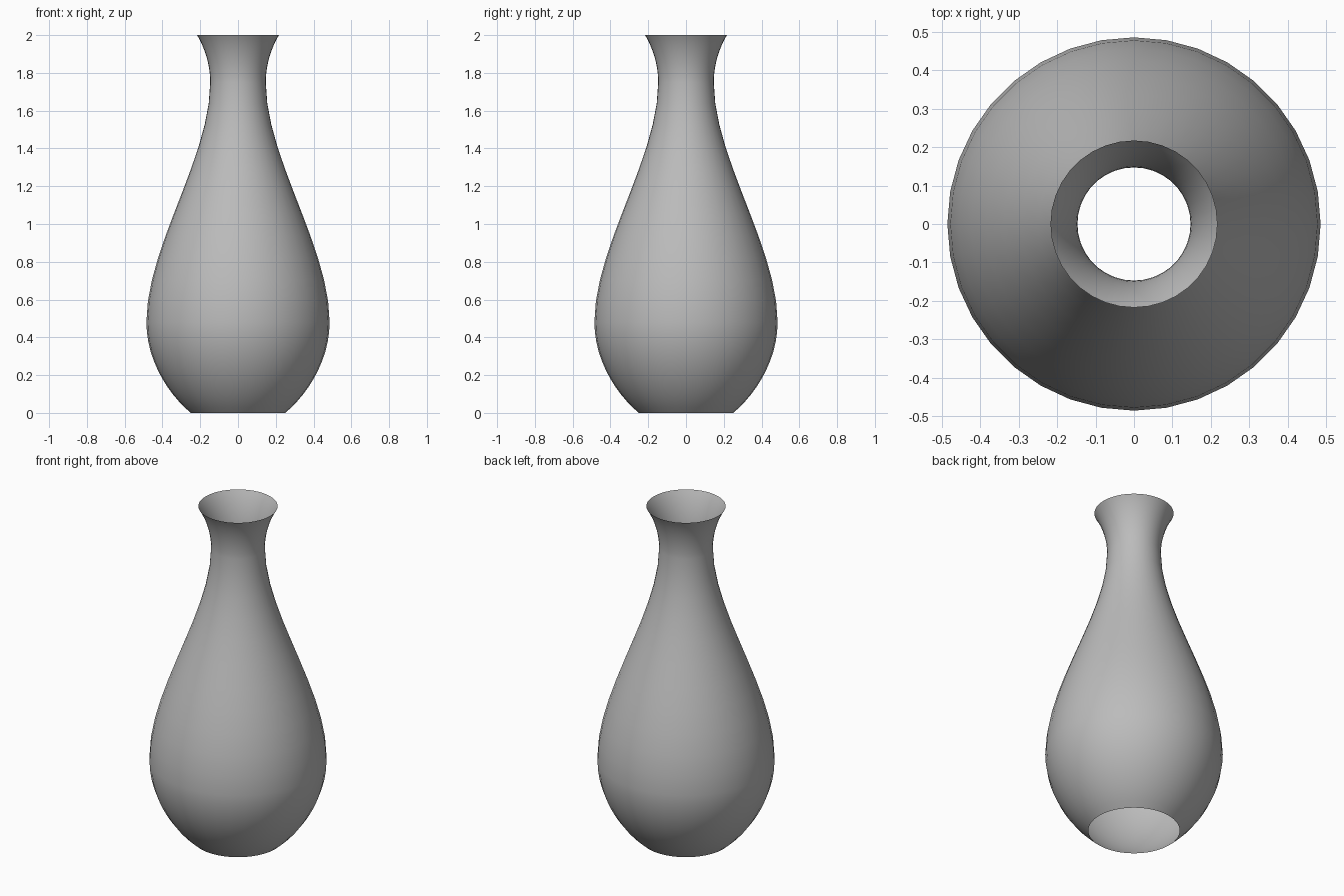
import bpy
import bmesh
import math
from mathutils import Vector
from mathutils.geometry import interpolate_bezier

SIDES = 36
STEPS = 12

cube = bpy.data.objects.get("Cube")
if cube:
    bpy.data.objects.remove(cube, do_unlink=True)

# Plain grey clay
clay = bpy.data.materials.new("grey_clay")
clay.use_nodes = True
grey = (0.5, 0.5, 0.5, 1)
clay.diffuse_color = grey
clay.node_tree.nodes["Principled BSDF"].inputs["Base Color"].default_value = grey

# Outline as bezier spans (radius, height): foot to belly, belly to neck, neck to lip
spans = [
    ((0.25, 0), (0.37, 0.1), (0.485, 0.28), (0.485, 0.48)),
    ((0.485, 0.48), (0.485, 0.88), (0.147, 1.35), (0.147, 1.75)),
    ((0.147, 1.75), (0.147, 1.85), (0.18, 1.94), (0.217, 2)),
]
profile = []
for span in spans:
    points = interpolate_bezier(*[Vector((r, 0, z)) for r, z in span], STEPS)
    profile += points[1:] if profile else points

# Spin the outline into a thin wall, open at the foot and the lip
bm = bmesh.new()
verts = [bm.verts.new(p) for p in profile]
edges = [bm.edges.new(pair) for pair in zip(verts, verts[1:])]
bmesh.ops.spin(bm, geom=verts + edges, cent=(0, 0, 0), axis=(0, 0, 1),
               angle=math.tau, steps=SIDES, use_merge=True)
bmesh.ops.remove_doubles(bm, verts=bm.verts, dist=0.0001)
bmesh.ops.recalc_face_normals(bm, faces=bm.faces)

# Make sure the wall faces outward
bm.faces.ensure_lookup_table()
face = bm.faces[0]
middle = face.calc_center_median()
if face.normal.x * middle.x + face.normal.y * middle.y < 0:
    bmesh.ops.reverse_faces(bm, faces=bm.faces)

mesh = bpy.data.meshes.new("vase_body")
bm.to_mesh(mesh)
bm.free()
mesh.materials.append(clay)
mesh.shade_smooth()
vase = bpy.data.objects.new("vase_body", mesh)
bpy.context.collection.objects.link(vase)
